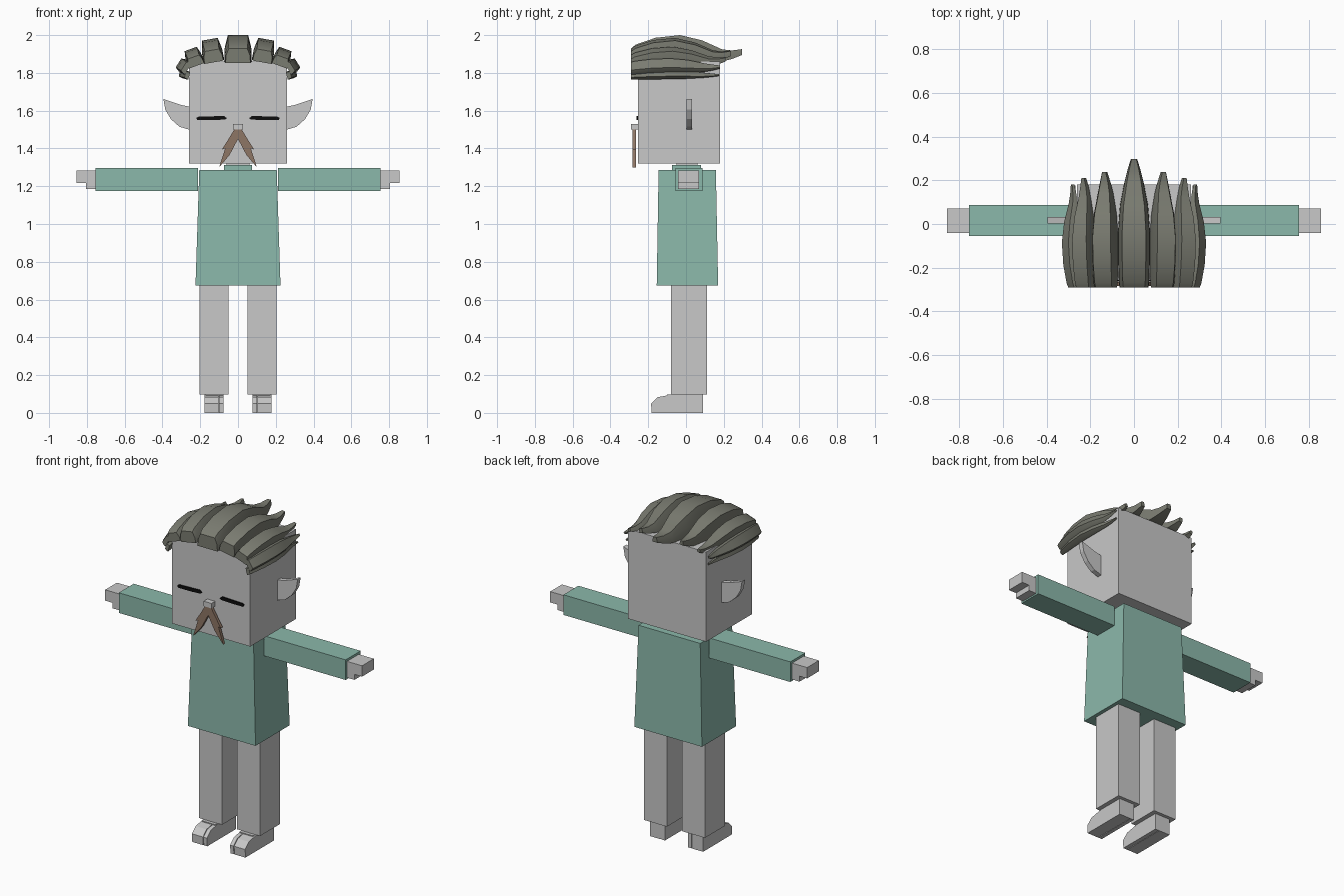
import bpy, bmesh, math
from mathutils import Vector

cube = bpy.data.objects.get("Cube")
if cube:
    bpy.data.objects.remove(cube, do_unlink=True)


def material(name, rgb):
    m = bpy.data.materials.new(name)
    m.use_nodes = True
    col = (*rgb, 1)
    m.diffuse_color = col
    m.node_tree.nodes["Principled BSDF"].inputs["Base Color"].default_value = col
    return m


SKIN = material("pale grey", (0.58, 0.58, 0.58))
CLOTH = material("soft teal", (0.26, 0.48, 0.405))
HAIR = material("olive grey", (0.195, 0.2, 0.165))
BROWN = material("whisker brown", (0.27, 0.18, 0.13))
BLACK = material("black", (0.004, 0.004, 0.004))


def loft(name, rings, mat, smooth=False):
    """Skin a list of equal-length point rings and cap both ends."""
    bm = bmesh.new()
    loops = [[bm.verts.new(p) for p in ring] for ring in rings]
    n = len(loops[0])
    for a, b in zip(loops, loops[1:]):
        for i in range(n):
            j = (i + 1) % n
            bm.faces.new((a[i], a[j], b[j], b[i]))
    bm.faces.new(loops[0][::-1])
    bm.faces.new(loops[-1])
    bmesh.ops.recalc_face_normals(bm, faces=bm.faces)
    mesh = bpy.data.meshes.new(name)
    bm.to_mesh(mesh)
    bm.free()
    mesh.materials.append(mat)
    ob = bpy.data.objects.new(name, mesh)
    bpy.context.collection.objects.link(ob)
    if smooth:
        bpy.ops.object.select_all(action="DESELECT")
        ob.select_set(True)
        bpy.context.view_layer.objects.active = ob
        bpy.ops.object.shade_smooth_by_angle(angle=math.radians(30))
    return ob


def rect(x0, x1, y0, y1, z):
    return [(x0, y0, z), (x1, y0, z), (x1, y1, z), (x0, y1, z)]


def box(name, x, y, z, mat):
    return loft(name, [rect(*x, *y, z[0]), rect(*x, *y, z[1])], mat)


def plate(name, outline, y0, y1, mat, side=1):
    """Extrude an x-z outline along y."""
    return loft(name, [[(side * x, y, z) for x, z in outline] for y in (y0, y1)], mat)


def sided(s, a, b):
    return tuple(sorted((s * a, s * b)))


# Head, neck and tunic
box("head", (-0.26, 0.26), (-0.255, 0.18), (1.32, 1.86), SKIN)
box("neck", (-0.06, 0.06), (-0.05, 0.06), (1.27, 1.33), SKIN)
box("collar", (-0.075, 0.075), (-0.075, 0.08), (1.27, 1.312), CLOTH)
loft("tunic", [rect(-0.225, 0.225, -0.155, 0.17, 0.675),
               rect(-0.205, 0.205, -0.145, 0.158, 1.287)], CLOTH)
box("nose", (-0.026, 0.026), (-0.29, -0.25), (1.5, 1.53), SKIN)

EAR = [(0.25, 1.62), (0.3, 1.63), (0.395, 1.662), (0.385, 1.605),
       (0.355, 1.555), (0.31, 1.515), (0.25, 1.497)]
WHISKER = [(0, 1.505), (0.02, 1.5), (0.05, 1.45), (0.085, 1.395), (0.068, 1.4),
           (0.1, 1.3), (0.045, 1.365), (0, 1.45)]
EYE = [(0.058, 1.56), (0.075, 1.572), (0.21, 1.568), (0.222, 1.562),
       (0.215, 1.55), (0.13, 1.55), (0.07, 1.553)]
SHOE = [(0.09, 0), (0.09, 0.1), (-0.06, 0.1), (-0.15, 0.083),
        (-0.185, 0.05), (-0.182, 0)]

for s, label in ((1, "left"), (-1, "right")):
    # Face details
    plate(f"{label}_ear", EAR, 0.003, 0.032, SKIN, s)
    plate(f"{label}_moustache", WHISKER, -0.284, -0.266, BROWN, s)
    plate(f"{label}_closed_eye", EYE, -0.262, -0.2545, BLACK, s)

    # Arm, hand and thumb
    box(f"{label}_sleeve", sided(s, 0.213, 0.755), (-0.055, 0.087), (1.175, 1.296), CLOTH)
    box(f"{label}_hand", sided(s, 0.75, 0.855), (-0.042, 0.07), (1.217, 1.282), SKIN)
    box(f"{label}_thumb", sided(s, 0.75, 0.805), (-0.042, 0.07), (1.184, 1.217), SKIN)

    # Leg and split-toe shoe
    box(f"{label}_leg", sided(s, 0.05, 0.203), (-0.08, 0.11), (0.098, 0.68), SKIN)
    for part, x0, x1 in (("big_toe", 0.077, 0.1), ("foot", 0.104, 0.177)):
        loft(f"{label}_{part}", [[(s * x, y, z) for y, z in SHOE] for x in (x0, x1)], SKIN)
    box(f"{label}_heel", sided(s, 0.08, 0.17), (-0.1, 0.088), (0.002, 0.098), SKIN)

# Hair lock stations: position along the lock, width, underside, top
STATIONS = [(0, 0.9, -0.05, 0.5), (0.04, 0.95, -0.03, 0.64), (0.22, 1, 0, 0.9),
            (0.44, 1, 0, 1), (0.64, 0.88, 0, 0.8), (0.82, 0.6, 0, 0.46),
            (0.91, 0.42, 0.1, 0.42), (1, 0.2, 0.25, 0.47)]


def hair_lock(name, x, z, tilt, width, height, tip, side, bow=0.0):
    """Arched tapering strand, leaning outward by tilt degrees."""
    a = math.radians(tilt)
    across = Vector((math.cos(a), 0, -math.sin(a)))
    out = Vector((math.sin(a), 0, math.cos(a)))
    rings = []
    for t, w, low, top in STATIONS:
        c = Vector((x, -0.29 + t * (tip + 0.29), z)) + out * bow * math.sin(math.pi * t)
        ring = []
        for u, v in ((-1, low), (1, low), (0.97, (low + top) / 2),
                     (0.74, top), (-0.74, top), (-0.97, (low + top) / 2)):
            p = c + across * u * w * width + out * v * height
            ring.append((side * p.x, p.y, p.z))
        rings.append(ring)
    loft(name, rings, HAIR, True)


hair_lock("hair_crest", 0, 1.86, 0, 0.073, 0.14, 0.297, 1)
for s, label in ((1, "left"), (-1, "right")):
    hair_lock(f"{label}_upper_lock", 0.128, 1.862, 10, 0.056, 0.118, 0.237, s)
    hair_lock(f"{label}_middle_lock", 0.22, 1.842, 20, 0.046, 0.09, 0.21, s)
    hair_lock(f"{label}_side_lock", 0.266, 1.822, 58, 0.038, 0.05, 0.18, s, 0.008)
    hair_lock(f"{label}_lower_lock", 0.26, 1.785, 75, 0.022, 0.04, 0.175, s, 0.012)
